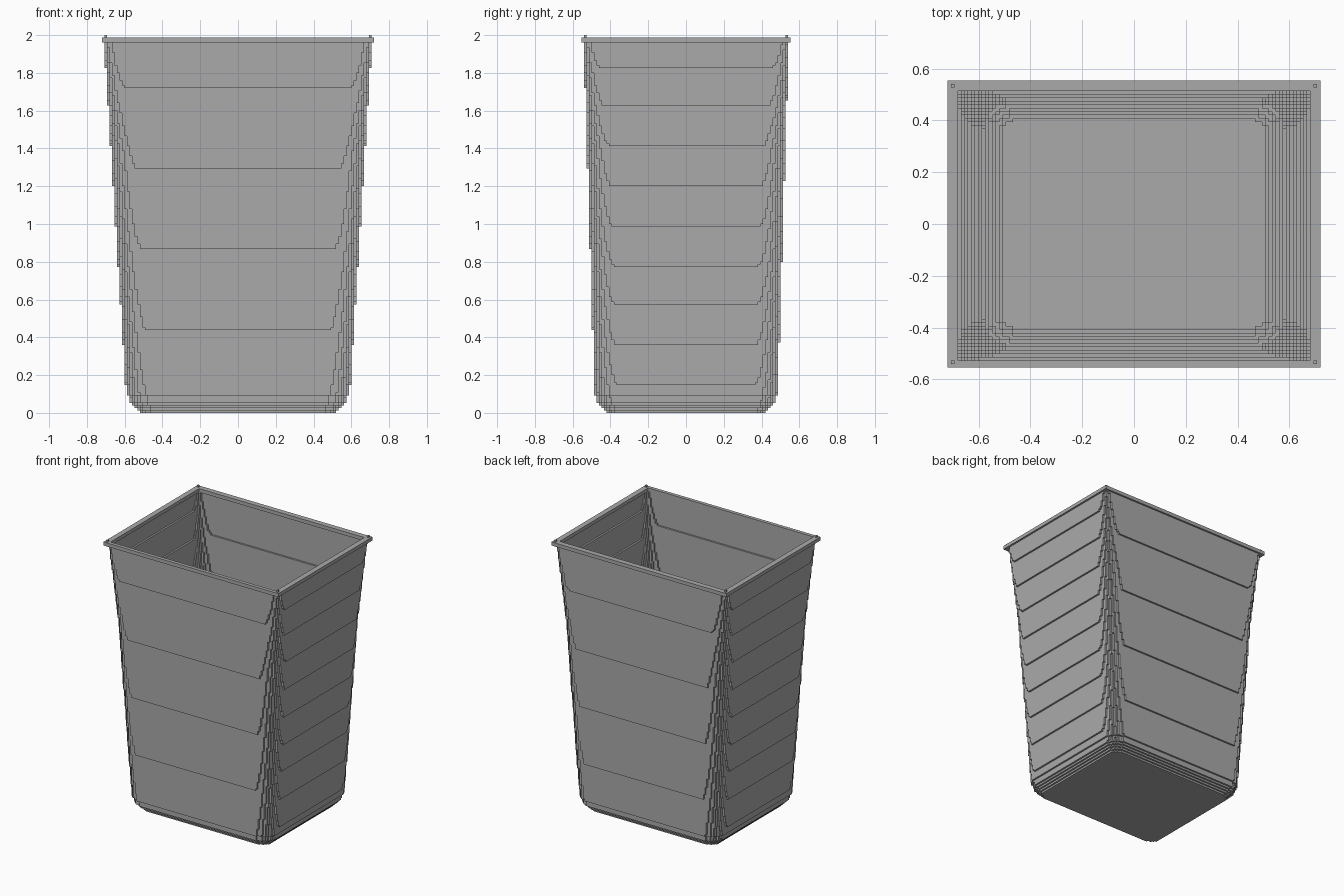
import bpy, bmesh, math

cube = bpy.data.objects.get("Cube")
if cube:
    bpy.data.objects.remove(cube, do_unlink=True)

# Block grid: the bin is made of small cubes
H = 2 / 150
NX, NY = 108, 83
RIM_LOW, RIM_TOP = 147, 149

grey = bpy.data.materials.new("plain grey")
grey.use_nodes = True
COLOUR = (0.4, 0.4, 0.4, 1)
grey.diffuse_color = COLOUR
grey.node_tree.nodes["Principled BSDF"].inputs["Base Color"].default_value = COLOUR

# Corners of a block face for each outward direction
FACES = {
    (1, 0, 0): ((1, 0, 0), (1, 1, 0), (1, 1, 1), (1, 0, 1)),
    (-1, 0, 0): ((0, 0, 0), (0, 0, 1), (0, 1, 1), (0, 1, 0)),
    (0, 1, 0): ((0, 1, 0), (0, 1, 1), (1, 1, 1), (1, 1, 0)),
    (0, -1, 0): ((0, 0, 0), (1, 0, 0), (1, 0, 1), (0, 0, 1)),
    (0, 0, 1): ((0, 0, 1), (1, 0, 1), (1, 1, 1), (0, 1, 1)),
    (0, 0, -1): ((0, 0, 0), (0, 1, 0), (1, 1, 0), (1, 0, 0)),
}


def block_object(name, cells):
    """Skin a set of grid cells and merge the coplanar faces."""
    bm = bmesh.new()
    verts = {}

    def vert(p):
        if p not in verts:
            verts[p] = bm.verts.new(((p[0] - NX / 2) * H, (p[1] - NY / 2) * H, p[2] * H))
        return verts[p]

    for x, y, z in cells:
        for (dx, dy, dz), quad in FACES.items():
            if (x + dx, y + dy, z + dz) not in cells:
                bm.faces.new([vert((x + a, y + b, z + c)) for a, b, c in quad])
    bmesh.ops.dissolve_limit(bm, angle_limit=math.radians(1), verts=bm.verts,
                             edges=bm.edges, use_dissolve_boundaries=False)
    mesh = bpy.data.meshes.new(name)
    bm.to_mesh(mesh)
    bm.free()
    mesh.materials.append(grey)
    obj = bpy.data.objects.new(name, mesh)
    bpy.context.collection.objects.link(obj)
    return obj


def layer_spans(k):
    """Row spans of the tapered, round-cornered section at one layer."""
    z = (k + 0.5) * H
    foot = (5, 4, 3, 2, 1, 1, 1)
    tuck = foot[k] if k < len(foot) else 0
    side = 1.5 + (1.83 - z) / 0.21 + tuck
    front = 1.5 + (1.725 - z) / 0.43 + tuck
    back = NY - 1.5 - (1.66 - z) / 0.43 - tuck
    radius = 9.5 - 4.5 * max(0, (z - 1.4) / 0.55) - tuck
    spans = {}
    for j in range(NY):
        y = j + 0.5
        if front <= y <= back:
            depth = max(0, front + radius - y, y - back + radius)
            edge = side + radius - math.sqrt(max(0, radius ** 2 - depth ** 2))
            a = math.ceil(edge - 0.5)
            spans[j] = (a, NX - a)
    return spans


# Bin body: a thin shell with a closed floor
body = set()
below = {}
for k in range(RIM_LOW):
    spans = layer_spans(k)
    for j, (a, b) in spans.items():
        row = range(a, b)
        if all(n in below for n in (j - 1, j, j + 1)):
            inner_a = max(below[j - 1][0], below[j][0] + 1, below[j + 1][0])
            inner_b = NX - inner_a
            row = list(range(a, inner_a)) + list(range(inner_b, b))
        body.update((i, j, k) for i in row)
    below = spans
block_object("bin_body", body)

# Square rim, one block deeper at the back
rim = {(i, j, k) for i in range(NX) for j in range(NY) for k in range(RIM_LOW, RIM_TOP)
       if not (3 <= i < NX - 3 and 2 <= j < NY - 3)}
block_object("rim", rim)

# Small pegs on the rim corners
pegs = {(i, j, RIM_TOP) for i in (1, NX - 2) for j in (1, NY - 2)}
block_object("corner_pegs", pegs)
